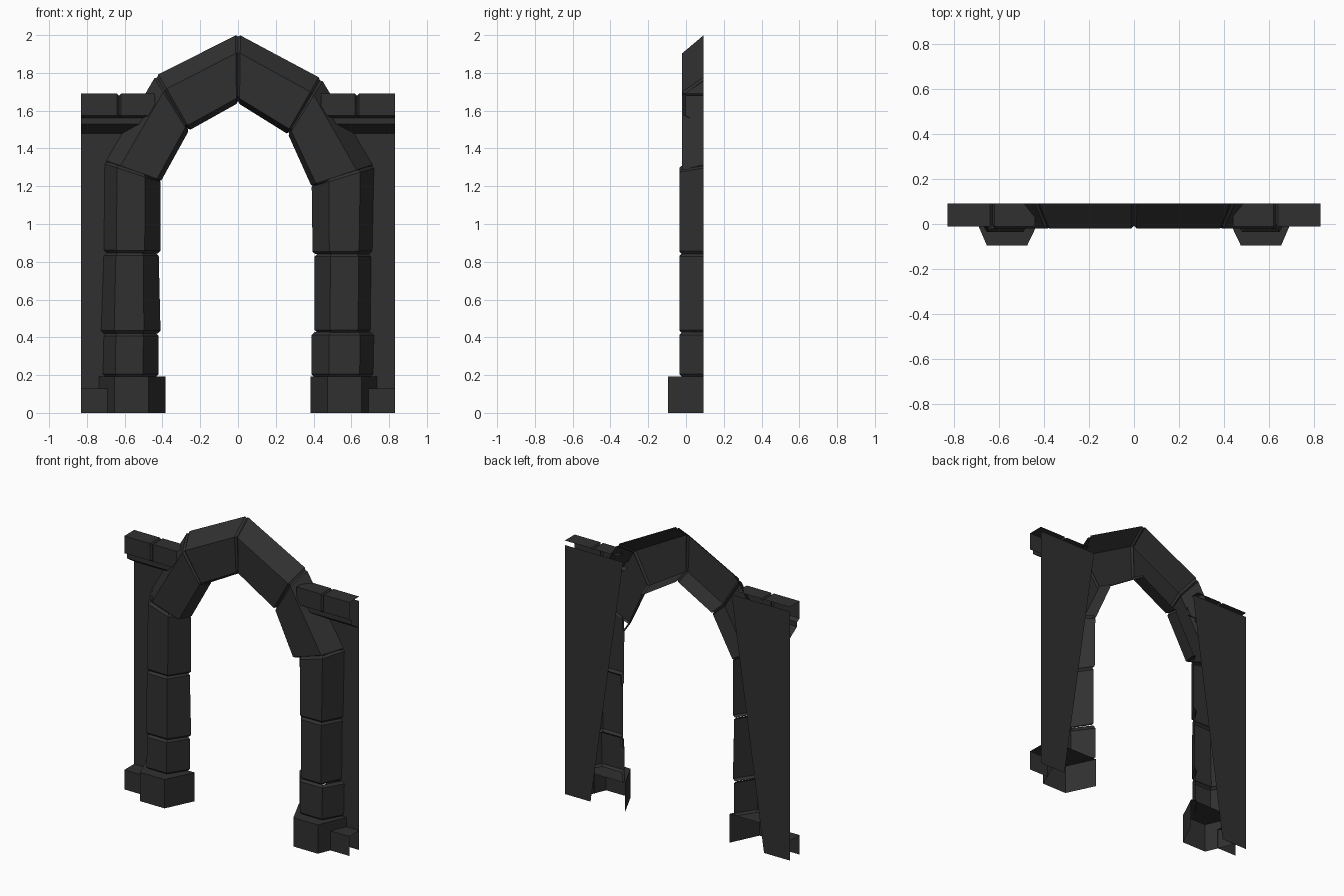
import bpy, bmesh
from mathutils import Vector

if "Cube" in bpy.data.objects:
    bpy.data.objects.remove(bpy.data.objects["Cube"])

BACK = 0.092

# Dark stone
stone = bpy.data.materials.new("dark_stone")
stone.diffuse_color = (0.03, 0.03, 0.03, 1)
stone.use_nodes = True
stone.node_tree.nodes["Principled BSDF"].inputs["Base Color"].default_value = stone.diffuse_color


def loft(name, rows, cap_last=False):
    """Open stone shell: join successive rows of points with flat quads."""
    bm = bmesh.new()
    vs = [[bm.verts.new(p) for p in row] for row in rows]
    for a, b in zip(vs, vs[1:]):
        for i in range(len(a) - 1):
            bm.faces.new((a[i], a[i + 1], b[i + 1], b[i]))
    if cap_last:
        bm.faces.new(vs[-1])
    bmesh.ops.recalc_face_normals(bm, faces=bm.faces[:])
    # sheets are open behind, so make them face the front overall
    if sum(f.normal.y * f.calc_area() for f in bm.faces) > 0:
        bmesh.ops.reverse_faces(bm, faces=bm.faces[:])
    me = bpy.data.meshes.new(name)
    bm.to_mesh(me)
    bm.free()
    me.materials.append(stone)
    ob = bpy.data.objects.new(name, me)
    bpy.context.collection.objects.link(ob)
    return ob


def block(name, start, end, profile, bevel=0.015):
    """Stone between two (outer, inner) edge pairs given as x,z, with chamfered ends."""
    o0, i0 = Vector(start[0]), Vector(start[1])
    o1, i1 = Vector(end[0]), Vector(end[1])
    length = ((o1 + i1) - (o0 + i0)).length / 2
    e = bevel / length
    rows = []
    for t, inset in ((0, bevel), (e, 0), (1 - e, 0), (1, bevel)):
        o, i = o0.lerp(o1, t), i0.lerp(i1, t)
        k = inset / (i - o).length
        row = []
        for u, y in profile:
            p = o.lerp(i, k + u * (1 - 2 * k))
            row.append((p.x, min(BACK, y + inset), p.y))
        rows.append(row)
    return loft(name, rows)


COLUMN = [(0, BACK), (0.22, -0.035), (0.72, -0.035), (1, BACK)]
VOUSSOIR = [(0, BACK), (0.26, -0.02), (0.92, -0.01), (1, BACK)]
CAP_TOP = [(BACK, 1.69), (-0.012, 1.69), (-0.012, 1.575), (0.015, 1.56)]
CAP_LOW = [(0.015, 1.56), (0.015, 1.53), (BACK, 1.48)]

# Arch joints per side as (outer, inner): springing, haunch
JOINTS = {
    -1: [((0.705, 1.335), (0.41, 1.235)), ((0.435, 1.785), (0.26, 1.495))],
    1: [((0.72, 1.313), (0.39, 1.21)), ((0.44, 1.77), (0.265, 1.475))],
}
# Column stones per side: z0, z1, outer/inner x at bottom, outer/inner x at top
STONES = {
    -1: [(0.19, 0.42, 0.715, 0.42, 0.71, 0.42), (0.42, 0.845, 0.725, 0.41, 0.71, 0.42)],
    1: [(0.19, 0.425, 0.715, 0.39, 0.72, 0.39), (0.425, 0.84, 0.70, 0.405, 0.705, 0.405)],
}

for s, side in ((-1, "left"), (1, "right")):
    # Column base: trapezoid plan, closed on top
    plan = [(0.735, BACK), (0.655, -0.095), (0.475, -0.095), (0.385, BACK)]
    loft(side + "_column_base", [[(s * x, y, z) for x, y in plan] for z in (0, 0.192)], True)

    # Stacked column stones, the top one cut at the arch springing
    spring, haunch = [tuple((s * x, z) for x, z in j) for j in JOINTS[s]]
    for n, (z0, z1, xo0, xi0, xo1, xi1) in enumerate(STONES[s]):
        block(f"{side}_column_stone_{n + 1}", ((s * xo0, z0), (s * xi0, z0)),
              ((s * xo1, z1 + 0.002), (s * xi1, z1 + 0.002)), COLUMN)
    block(side + "_column_stone_3", ((s * 0.71, z1), (s * (xi1 - 0.01), z1)), spring, COLUMN)

    # Two arch stones on each side; the lower one beds slightly into the column
    bed = tuple((x, z - 0.012) for x, z in spring)
    block(side + "_lower_arch_stone", bed, haunch, VOUSSOIR, 0.012)
    block(side + "_upper_arch_stone", haunch, ((0, 2.005), (0, 1.64)), VOUSSOIR, 0.012)

    # Flat wall panel behind the column
    loft(side + "_wall_panel", [[(s * 0.83, BACK, 0), (s * 0.64, BACK, 0)],
                                [(s * 0.83, BACK, 1.66), (s * 0.40, BACK, 1.66)]])

    # Wall plinth
    plinth = [(-0.012, 0), (-0.012, 0.13), (BACK, 0.13)]
    loft(side + "_wall_plinth", [[(s * x, y, z) for y, z in plinth] for x in (0.83, 0.685)])

    # Wall cap: two upper stones with a groove between, and one sloping strip below
    rows = []
    for x, d in ((0.83, 0), (0.64, 0), (0.63, 0.012), (0.62, 0), (0.44, 0)):
        rows.append([(s * x, min(BACK, y + d), z - (d if z > 1.6 else 0)) for y, z in CAP_TOP])
    loft(side + "_wall_cap", rows)
    loft(side + "_wall_cap_underside", [[(s * x, y, z) for y, z in CAP_LOW] for x in (0.83, 0.48)])
